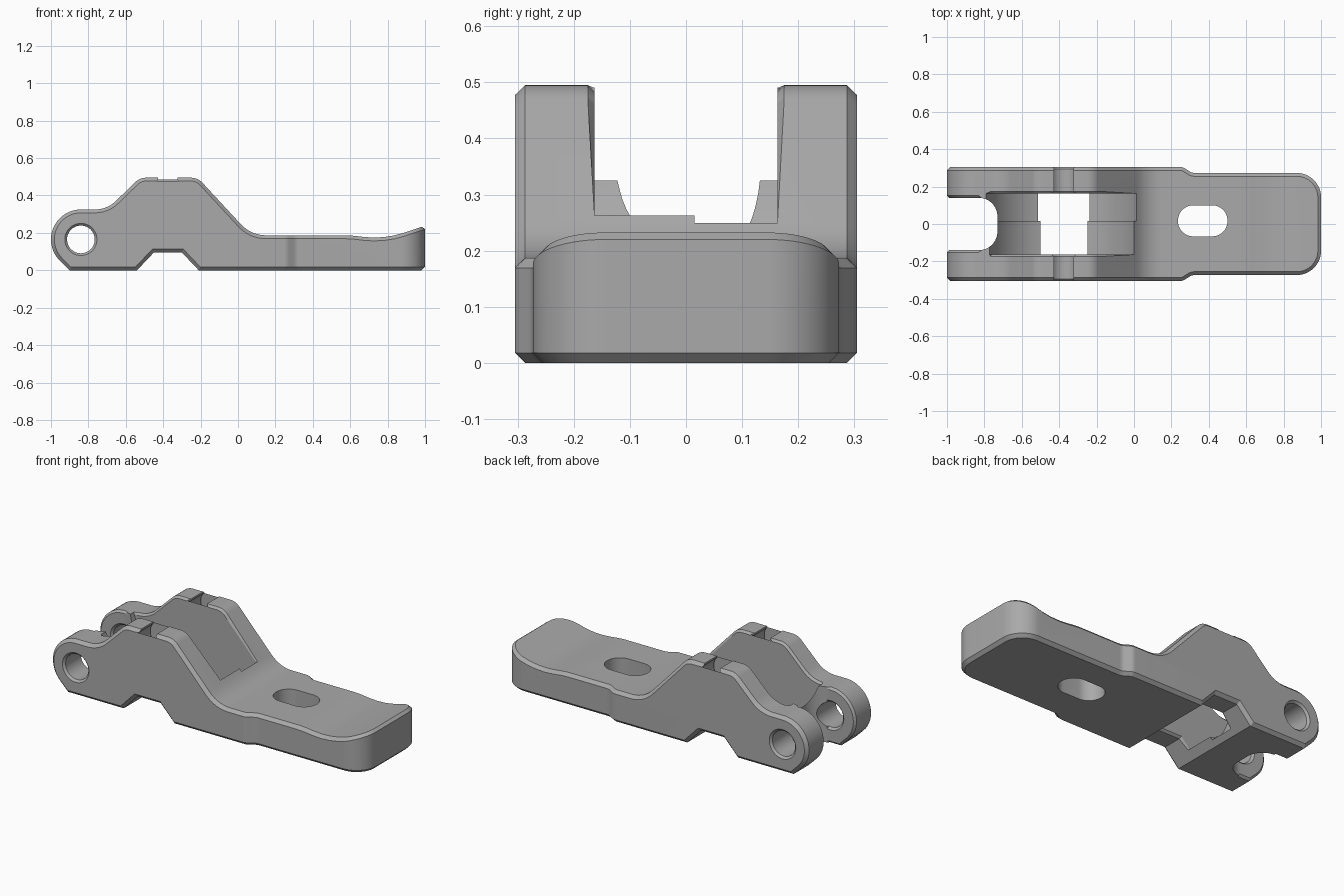
import bpy, bmesh, math
from mathutils import Vector

cube = bpy.data.objects.get("Cube")
if cube:
    bpy.data.objects.remove(cube, do_unlink=True)

grey = bpy.data.materials.new("grey_metal")
grey.use_nodes = True
COLOUR = (0.4, 0.4, 0.4, 1)
grey.diffuse_color = COLOUR
grey.node_tree.nodes["Principled BSDF"].inputs["Base Color"].default_value = COLOUR


def rounded(corners):
    """Polygon from (u, v, radius) corners, each filleted by its radius."""
    out = []
    for i, (u, v, r) in enumerate(corners):
        p = Vector((u, v))
        a = (Vector(corners[i - 1][:2]) - p).normalized()
        b = (Vector(corners[(i + 1) % len(corners)][:2]) - p).normalized()
        if r == 0:
            out.append(p)
            continue
        half = a.angle(b) / 2
        centre = p + (a + b).normalized() * r / math.sin(half)
        start = p + a * r / math.tan(half) - centre
        sweep = math.pi - 2 * half
        if start.x * (b.y) - start.y * (b.x) < 0:
            sweep = -sweep
        n = max(2, math.ceil(abs(sweep) / math.radians(7)))
        for k in range(n + 1):
            t = sweep * k / n
            c, s = math.cos(t), math.sin(t)
            out.append(centre + Vector((start.x * c - start.y * s, start.x * s + start.y * c)))
    return out


def circle(u, v, r, n=64):
    return [Vector((u + r * math.cos(math.tau * (k + 0.5) / n),
                    v + r * math.sin(math.tau * (k + 0.5) / n))) for k in range(n)]


def prism(name, outline, low, high, axis):
    """Extrude an outline along y (outline in x, z) or z (outline in x, y)."""
    bm = bmesh.new()
    place = (lambda p, d: (p.x, d, p.y)) if axis == "y" else (lambda p, d: (p.x, p.y, d))
    face = bm.faces.new([bm.verts.new(place(p, low)) for p in outline])
    moved = bmesh.ops.extrude_face_region(bm, geom=[face])["geom"]
    shift = Vector(place(Vector((0, 0)), high - low))
    bmesh.ops.translate(bm, vec=shift, verts=[g for g in moved if isinstance(g, bmesh.types.BMVert)])
    bmesh.ops.recalc_face_normals(bm, faces=bm.faces)
    mesh = bpy.data.meshes.new(name)
    bm.to_mesh(mesh)
    bm.free()
    obj = bpy.data.objects.new(name, mesh)
    bpy.context.scene.collection.objects.link(obj)
    return obj


def combine(obj, tool, operation):
    mod = obj.modifiers.new("cut", "BOOLEAN")
    mod.operation, mod.object, mod.solver = operation, tool, "EXACT"
    graph = bpy.context.evaluated_depsgraph_get()
    mesh = bpy.data.meshes.new_from_object(obj.evaluated_get(graph))
    obj.modifiers.clear()
    obj.data = mesh
    bpy.data.objects.remove(tool, do_unlink=True)


def chamfer(obj, width, rule):
    bm = bmesh.new()
    bm.from_mesh(obj.data)
    bmesh.ops.remove_doubles(bm, verts=bm.verts, dist=0.0005)
    bmesh.ops.dissolve_limit(bm, angle_limit=0.002, verts=bm.verts, edges=bm.edges)
    bm.normal_update()
    edges = [e for e in bm.edges if e.is_manifold and e.is_convex
             and e.calc_face_angle(0) > math.radians(60) and rule(e)]
    bmesh.ops.bevel(bm, geom=edges, offset=width, offset_type="OFFSET", segments=1,
                    profile=0.5, affect="EDGES", clamp_overlap=False)
    bm.to_mesh(obj.data)
    bm.free()


# Side profile: eye, notched crest, slope, tab with raised tip
side = rounded([
    (-0.901, 0, 0), (-0.54, 0, 0), (-0.45, 0.095, 0), (-0.30, 0.095, 0), (-0.21, 0, 0),
    (1, 0, 0), (1, 0.238, 0), (0.78, 0.165, 0.5), (0.6, 0.187, 0.5), (0.07, 0.187, 0.18),
    (-0.215, 0.495, 0.08), (-0.525, 0.495, 0.08), (-0.70, 0.325, 0.16),
    (-1, 0.325, 0.1599), (-1, 0.0985, 0.1599)])
lever = prism("lever_body", side, -0.5, 0.5, "y")

# Plan outline: wide body, narrower rounded tab
half = [(1, 0.273, 0.13), (0.31, 0.273, 0.05), (0.26, 0.305, 0.05), (-1.2, 0.305, 0)]
plan = rounded(half + [(x, -y, r) for x, y, r in reversed(half)])
combine(lever, prism("plan", plan, -0.2, 1, "z"), "INTERSECT")
chamfer(lever, 0.018, lambda e: True)

# Round pocket between the arms, in two depths
PIVOT = (-0.375, 0.435)
WALL, FORK = 0.163, 0.14
combine(lever, prism("pocket", circle(*PIVOT, 0.413, 96), -WALL, WALL, "y"), "DIFFERENCE")
combine(lever, prism("deep_pocket", circle(*PIVOT, 0.43, 96), 0.015, WALL, "y"), "DIFFERENCE")

# Fork slot at the eye end, oblong hole through the tab
fork = rounded([(-1.2, -FORK, 0), (-0.73, -FORK, 0.1), (-0.73, FORK, 0.1), (-1.2, FORK, 0)])
combine(lever, prism("fork_slot", fork, -0.2, 1, "z"), "DIFFERENCE")
oblong = rounded([(0.235, -0.066, 0.082), (0.5, -0.066, 0.082),
                  (0.5, 0.1, 0.082), (0.235, 0.1, 0.082)])
combine(lever, prism("oblong_hole", oblong, -0.2, 1, "z"), "DIFFERENCE")

# Pin hole in the eye, open round notch in the crest
combine(lever, prism("pin_hole", circle(-0.84, 0.165, 0.074), -0.5, 0.5, "y"), "DIFFERENCE")
combine(lever, prism("notch", circle(-0.375, 0.435, 0.072), -0.5, 0.5, "y"), "DIFFERENCE")
neck = rounded([(-0.427, 0.44, 0), (-0.323, 0.44, 0), (-0.323, 0.6, 0), (-0.427, 0.6, 0)])
combine(lever, prism("neck", neck, -0.5, 0.5, "y"), "DIFFERENCE")


# Chamfer the inner edges of the arms and the hole rims
def on_arm_wall(e):
    return any(all(abs(abs(v.co.y) - w) < 0.001 for v in e.verts) for w in (WALL, FORK, 0.305))


chamfer(lever, 0.012, on_arm_wall)

lever.data.materials.clear()
lever.data.materials.append(grey)
bpy.context.view_layer.objects.active = lever
lever.select_set(True)
bpy.ops.object.shade_smooth_by_angle(angle=math.radians(25))
